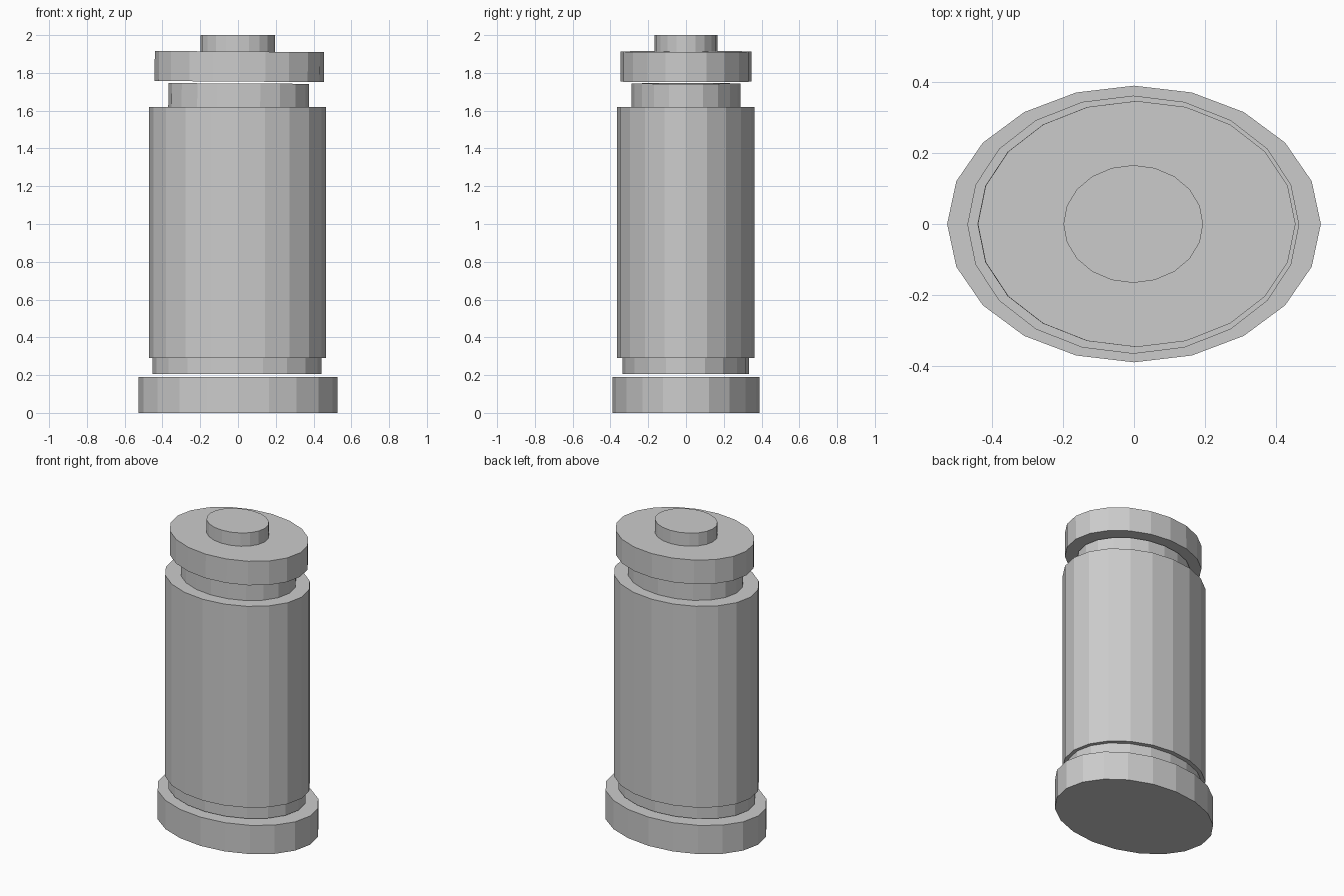
import bpy
from math import radians

if "Cube" in bpy.data.objects:
    bpy.data.objects.remove(bpy.data.objects["Cube"])


def disc(name, x, rx, ry, z0, z1, y=0.0, tilt=0.0):
    """Closed 20-sided elliptical cylinder between two heights."""
    bpy.ops.mesh.primitive_cylinder_add(vertices=20, radius=1, depth=1,
                                        location=(x, y, (z0 + z1) / 2),
                                        rotation=(0, radians(tilt), radians(90)))
    ob = bpy.context.object
    ob.name = name
    # vertices lie on both axes, so x and y extents equal the radii
    ob.rotation_euler = (0, radians(tilt), 0)
    ob.scale = (rx, ry, z1 - z0)
    return ob


# foot plate
disc("base", 0.0, 0.527, 0.39, 0.0, 0.19)
# recessed ring floating just above the base
disc("lower_collar", -0.005, 0.448, 0.335, 0.205, 0.29, y=-0.002)
# main barrel
disc("body", -0.002, 0.468, 0.364, 0.29, 1.62, y=-0.002)
# recessed neck
disc("neck", 0.003, 0.372, 0.288, 1.615, 1.744, tilt=0.3)
# overhanging cap, very slightly tilted
disc("cap", 0.007, 0.448, 0.347, 1.754, 1.913, tilt=0.4)
# top button
disc("top_knob", -0.002, 0.197, 0.166, 1.908, 2.0)
